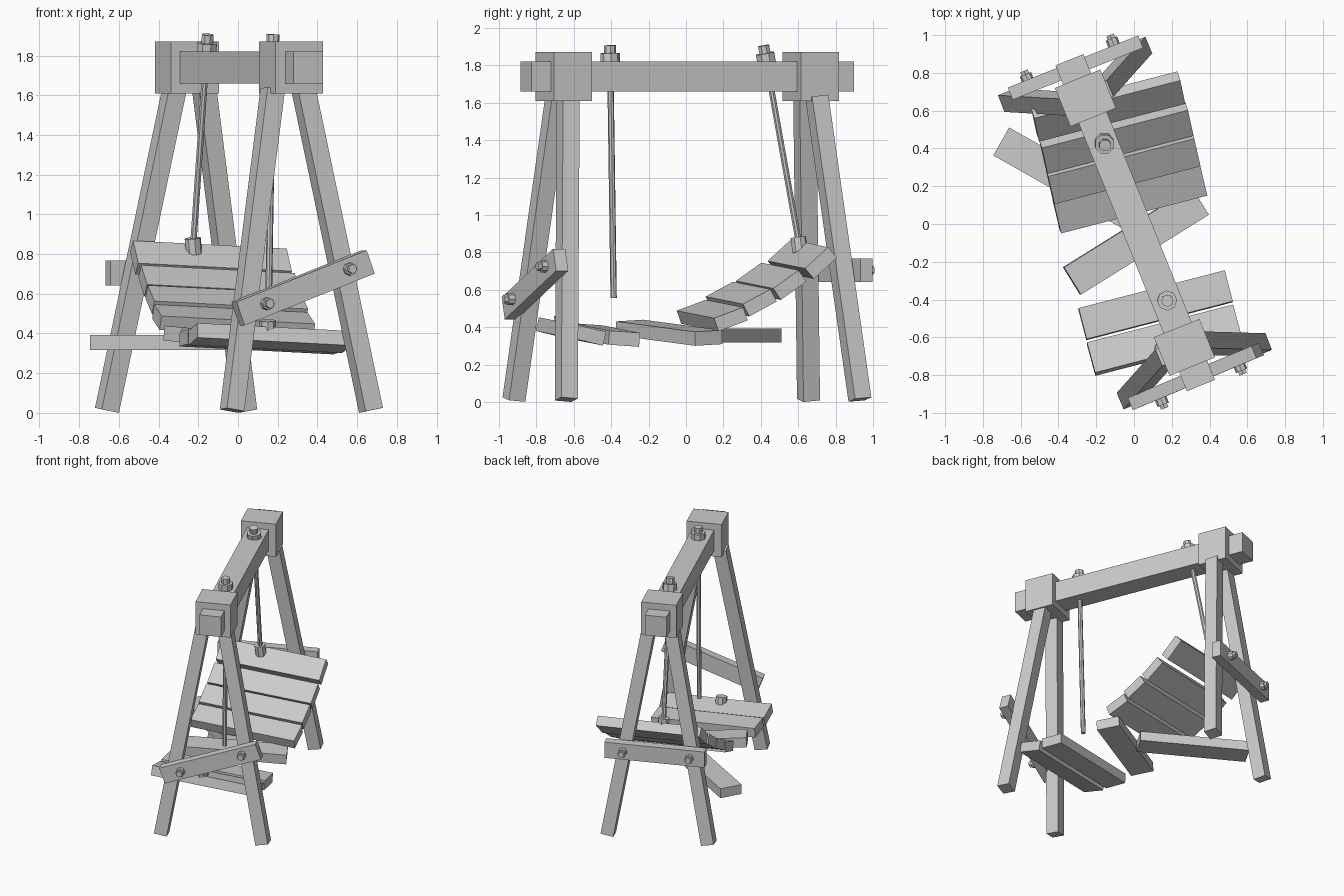
import bpy
from math import radians, cos, sin
from mathutils import Vector, Matrix

if "Cube" in bpy.data.objects:
    bpy.data.objects.remove(bpy.data.objects["Cube"])

YAW = radians(22)
ACROSS = Vector((cos(YAW), sin(YAW), 0))
ALONG = Vector((sin(YAW), -cos(YAW), 0))
UP = Vector((0, 0, 1))


def frame(x, y, z, loc):
    m = Matrix((x, y, z)).transposed().to_4x4()
    m.translation = Vector(loc)
    return m


def box(name, size, matrix):
    bpy.ops.mesh.primitive_cube_add(size=1)
    o = bpy.context.object
    o.name = name
    o.data.transform(Matrix.Diagonal((*size, 1)))
    o.matrix_world = matrix
    return o


def beam(name, p, q, width, height, side):
    """Box whose length runs p to q, width lies near the side direction."""
    p, q = Vector(p), Vector(q)
    x = (q - p).normalized()
    z = x.cross(Vector(side)).normalized()
    y = z.cross(x)
    return box(name, ((q - p).length, width, height), frame(x, y, z, (p + q) / 2))


def rod(name, p, q, r, sides=8):
    p, q = Vector(p), Vector(q)
    bpy.ops.mesh.primitive_cylinder_add(vertices=sides, radius=r, depth=(q - p).length)
    o = bpy.context.object
    o.name = name
    o.rotation_euler = (q - p).to_track_quat('Z', 'Y').to_euler()
    o.location = (p + q) / 2
    return o


def slat(name, center, yaw, drop, roll):
    """Seat plank: yaw in plan, drop = z slope of length, roll about length."""
    a = radians(yaw)
    x = Vector((cos(a), sin(a), drop)).normalized()
    h = UP.cross(x).normalized()
    n = x.cross(h)
    r = radians(roll)
    y = h * cos(r) + n * sin(r)
    box(name, (0.80, 0.17, 0.075), frame(x, y, x.cross(y), center))


# Top beam and end blocks
mid = Vector((0.006, 0.007, 1.74))
beam("top_beam", mid - ALONG * 0.93, mid + ALONG * 0.93, 0.16, 0.16, ACROSS)
for side, c in (("back", (-0.257, 0.667, 1.74)), ("front", (0.267, -0.653, 1.74))):
    box(side + "_end_block", (0.26, 0.22, 0.26), frame(ACROSS, -ALONG, UP, c))

# Splayed legs: foot and point under the block
legs = {
    "front_left_leg": ((-0.03, -0.92), (0.175, -0.69)),
    "front_right_leg": ((0.67, -0.64), (0.33, -0.63)),
    "back_left_leg": ((-0.66, 0.655), (-0.32, 0.635)),
    "back_right_leg": ((0.035, 0.93), (-0.17, 0.70)),
}
for name, (f, t) in legs.items():
    p, q = Vector((*f, 0.013)), Vector((*t, 1.63))
    beam(name, p, q, 0.095, 0.095, ALONG)

# Cross braces, the front one hanging askew, with bolts
beam("front_brace", (0.0, -0.945, 0.50), (0.655, -0.67, 0.76), 0.07, 0.125, ALONG)
beam("back_brace", (-0.655, 0.69, 0.705), (0.035, 0.965, 0.705), 0.07, 0.125, ALONG)
for name, p, s in (("front_bolt_1", (0.14, -0.92, 0.55), 1),
                   ("front_bolt_2", (0.555, -0.74, 0.725), 1),
                   ("back_bolt_1", (-0.56, 0.755, 0.705), -1),
                   ("back_bolt_2", (-0.105, 0.945, 0.705), -1)):
    p = Vector(p)
    rod(name + "_washer", p, p + ALONG * s * 0.04, 0.032, 8)
    rod(name + "_head", p, p + ALONG * s * 0.06, 0.024, 6)

# Hanging rods with washers and nuts; the front one has snapped free
for name, p, q in (("back_rod", (-0.158, 0.43, 1.82), (-0.226, 0.605, 0.84)),
                   ("front_rod", (0.175, -0.405, 1.82), (0.154, -0.387, 0.555))):
    p, q = Vector(p), Vector(q)
    u = (p - q).normalized()
    rod(name, p, q, 0.017)
    rod(name + "_washer", p - u * 0.01, p + u * 0.045, 0.053, 8)
    rod(name + "_nut", p, p + u * 0.087, 0.032, 8)

# Sockets where rods meet the seat
rod("back_socket", (-0.222, 0.61, 0.80), (-0.228, 0.60, 0.88), 0.042)
rod("front_socket", (0.15, -0.655, 0.40), (0.15, -0.665, 0.465), 0.042)

# Seat slats: centre, yaw, slope, roll
slats = [
    ((-0.136, 0.622, 0.763), 14.5, -0.05, 42),
    ((-0.093, 0.455, 0.645), 14.5, -0.05, 35),
    ((-0.057, 0.295, 0.550), 14.5, -0.05, 28),
    ((-0.022, 0.140, 0.462), 14.5, -0.05, 20),
    ((0.010, -0.090, 0.370), 32.0, -0.07, 3),
    ((0.114, -0.430, 0.358), 14.5, -0.05, -4),
    ((0.160, -0.615, 0.377), 14.5, -0.05, -13),
    ((-0.355, 0.240, 0.355), -29.5, 0.0, 0),
]
for i, s in enumerate(slats):
    slat(f"seat_slat_{i + 1}", *s)
